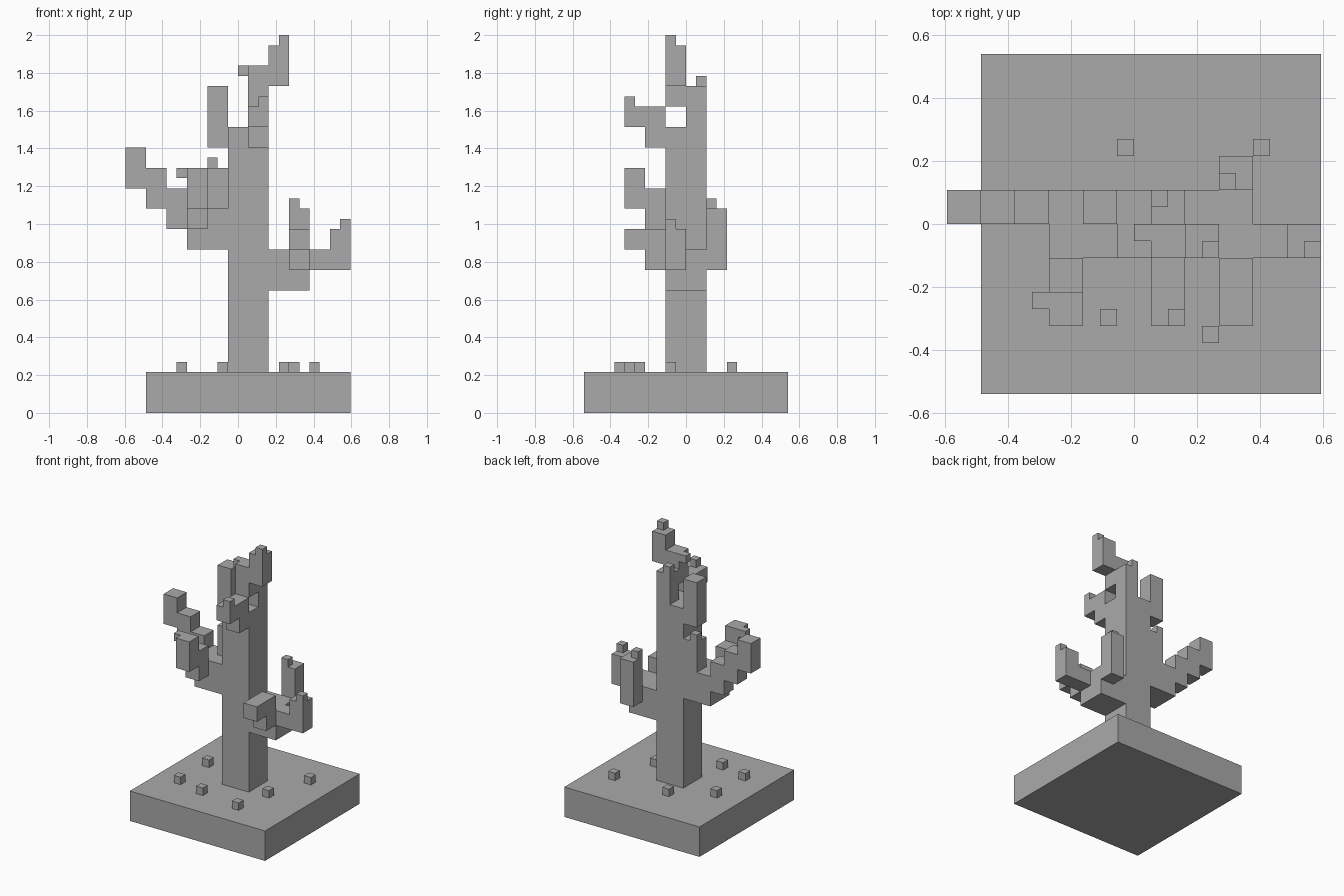
import bpy, bmesh
from math import radians
from mathutils import Vector

CELL = 2 / 37  # edge of the smallest cube

if "Cube" in bpy.data.objects:
    bpy.data.objects.remove(bpy.data.objects["Cube"], do_unlink=True)

grey = bpy.data.materials.new("plain_grey")
grey.use_nodes = True
colour = (0.4, 0.4, 0.4, 1)
grey.diffuse_color = colour
grey.node_tree.nodes["Principled BSDF"].inputs["Base Color"].default_value = colour

parts = {}  # part name -> set of filled cells


def block(part, corner, size=(1, 1, 1)):
    """Fill a box of cells from its lowest corner."""
    cells = parts.setdefault(part, set())
    x, y, z = corner
    w, d, h = size
    cells.update((x + i, y + j, z + k)
                 for i in range(w) for j in range(d) for k in range(h))


# Ground slab and the pebbles on it
block("ground_slab", (-9, -10, 0), (20, 20, 4))
for x, y in ((-6, 1), (-6, -5), (-2, -6), (4, -7), (7, 4), (-1, 4), (5, -2)):
    block("pebbles", (x, y, 4))

# Trunk
block("trunk", (-1, -2, 4), (4, 4, 24))

# Right limb: stub, stair-stepped arm, upright shoot, front arm with a twig
block("right_limb", (-5, -2, 16), (4, 4, 4))
for step in range(3):
    block("right_arm", (-7 - 2 * step, 0, 18 + 2 * step), (2, 2, 4))
block("right_shoot", (-3, 0, 20), (2, 2, 4))
block("right_shoot", (-3, 1, 24))
for step in range(2):
    block("right_front_arm", (-5, -4 - 2 * step, 18 + 2 * step), (2, 2, 4))
block("right_front_arm", (-6, -5, 23))

# Left limb: stub, raised arm, front arm, back shoot
block("left_limb", (3, -2, 12), (4, 4, 4))
block("left_arm", (7, -2, 14), (4, 2, 2))
block("left_arm", (9, -2, 16), (2, 2, 2))
block("left_arm", (10, -2, 18))
block("left_front_arm", (5, -4, 14), (2, 2, 4))
block("left_front_arm", (5, -6, 16), (2, 2, 2))
block("left_back_shoot", (5, 2, 14), (2, 2, 6))
block("left_back_shoot", (5, 2, 20))

# Upper side shoot and upper front arm
block("upper_side_shoot", (-3, 0, 26), (2, 2, 6))
block("upper_front_arm", (1, -4, 26), (2, 2, 4))
block("upper_front_arm", (1, -6, 28), (2, 2, 2))
block("upper_front_arm", (2, -6, 30))

# Crown: back post, then two steps rising to the tip
block("crown_post", (1, 0, 28), (2, 2, 4))
block("crown_post", (1, 1, 32))
for step in range(2):
    block("crown_tip", (1 + 2 * step, -2, 30 + 2 * step), (2, 2, 4))
block("crown_tip", (0, -1, 33))
block("crown_tip", (4, -2, 36))

filled = set().union(*parts.values())


def skin(name, cells):
    """Make one object from the exposed cell sides, merged into flat faces."""
    bm = bmesh.new()
    for cell in cells:
        for axis in range(3):
            for side in (-1, 1):
                normal = Vector((0, 0, 0))
                normal[axis] = side
                beside = tuple(int(c + n) for c, n in zip(cell, normal))
                if beside in filled:
                    continue
                u, v = Vector((0, 0, 0)), Vector((0, 0, 0))
                u[(axis + 1) % 3] = 0.5
                v[(axis + 2) % 3] = 0.5 * side
                middle = Vector(cell) + Vector((0.5, 0.5, 0.5)) + normal / 2
                ring = (middle - u - v, middle + u - v, middle + u + v, middle - u + v)
                bm.faces.new([bm.verts.new(p * CELL) for p in ring])
    bmesh.ops.remove_doubles(bm, verts=bm.verts, dist=CELL / 100)
    bmesh.ops.dissolve_limit(bm, angle_limit=radians(1), verts=bm.verts, edges=bm.edges)
    mesh = bpy.data.meshes.new(name)
    bm.to_mesh(mesh)
    bm.free()
    mesh.materials.append(grey)
    bpy.context.collection.objects.link(bpy.data.objects.new(name, mesh))


for name, cells in parts.items():
    skin(name, cells)
